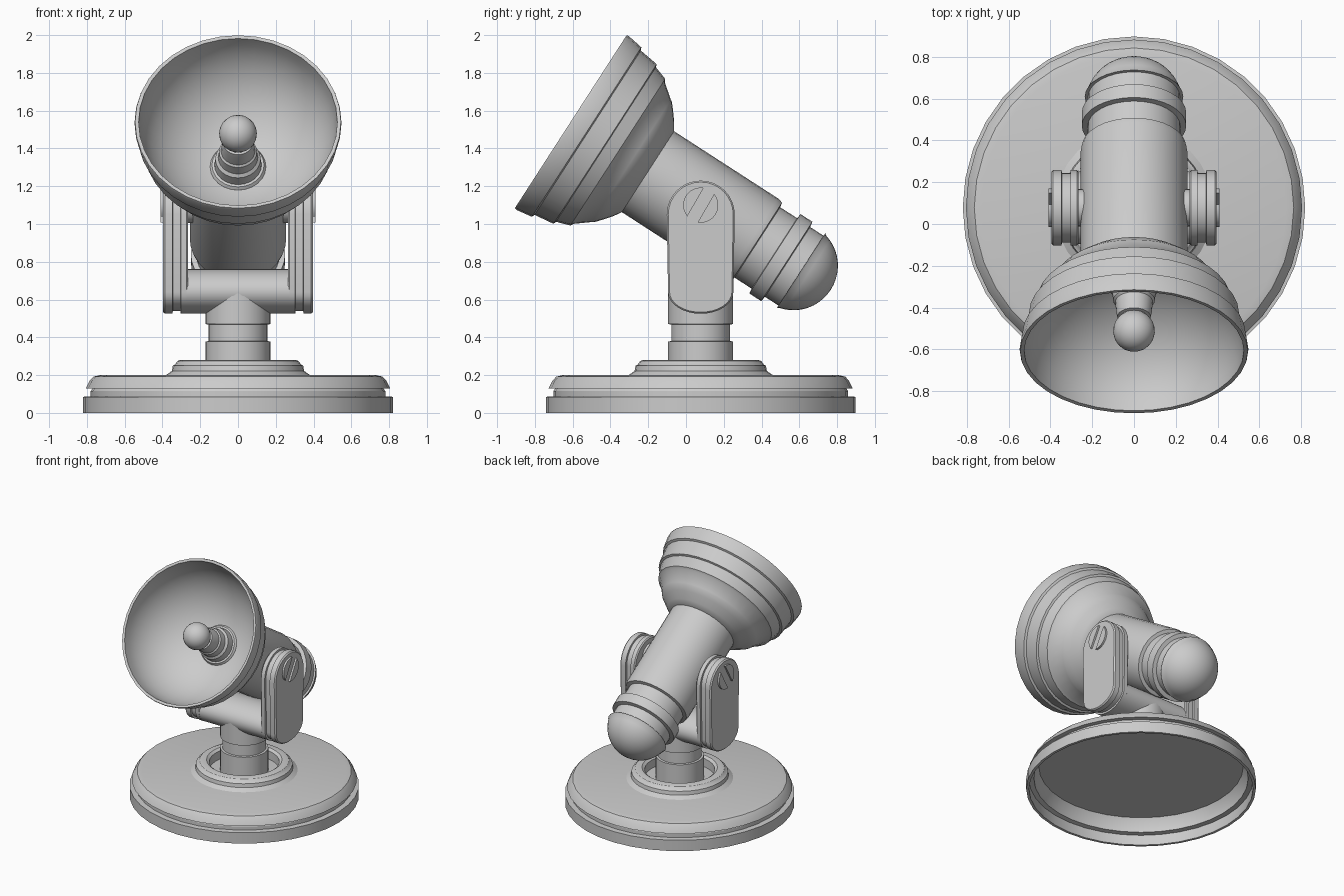
import bpy, bmesh
from math import sin, cos, pi, atan2, radians, asin
from mathutils import Matrix

if "Cube" in bpy.data.objects:
    bpy.data.objects.remove(bpy.data.objects["Cube"])

CY = 0.078                                   # y of the stand axis
STAND = Matrix.Translation((0, CY, 0))
HEAD = Matrix.Translation((0, 0.08, 1.095)) @ Matrix.Rotation(atan2(-0.84, -0.543), 4, 'X')


def finish(name, bm, angle=32):
    bmesh.ops.remove_doubles(bm, verts=bm.verts, dist=1e-5)
    bmesh.ops.recalc_face_normals(bm, faces=bm.faces)
    me = bpy.data.meshes.new(name)
    bm.to_mesh(me)
    bm.free()
    me.shade_smooth()
    me.set_sharp_from_angle(angle=radians(angle))
    ob = bpy.data.objects.new(name, me)
    bpy.context.collection.objects.link(ob)
    return ob


def lathe(name, profile, matrix, segs=32):
    """Revolve (radius, height) points around local z."""
    bm = bmesh.new()
    rings = [[bm.verts.new(matrix @ Matrix.Rotation(2 * pi * i / segs, 4, 'Z') @
                           Matrix.Translation((r, 0, z)).to_translation())
              for i in range(segs)] for r, z in profile]
    for a, b in zip(rings, rings[1:]):
        for i in range(segs):
            j = (i + 1) % segs
            bm.faces.new((a[i], a[j], b[j], b[i]))
    return finish(name, bm)


def loft_x(bm, sections):
    """Join (x, [(y, z), ...]) outlines along x and cap both ends."""
    rings = [[bm.verts.new((x, y, z)) for y, z in pts] for x, pts in sections]
    n = len(rings[0])
    for a, b in zip(rings, rings[1:]):
        for i in range(n):
            bm.faces.new((a[i], a[(i + 1) % n], b[(i + 1) % n], b[i]))
    bm.faces.new(rings[0])
    bm.faces.new(rings[-1])


def mirror_x(ob):
    ob.modifiers.new("mirror", 'MIRROR').use_axis = (True, False, False)


# Hollow stepped base with a raised collar
lathe("base", [(0, 0.185), (0.73, 0.185), (0.76, 0.13), (0.765, 0.085), (0.80, 0.08),
               (0.80, 0), (0.82, 0), (0.82, 0.085), (0.78, 0.088), (0.78, 0.115),
               (0.77, 0.13), (0.805, 0.13), (0.785, 0.17), (0.765, 0.192), (0.73, 0.2),
               (0, 0.2)], STAND, 36)
lathe("collar", [(0.25, 0.198), (0.385, 0.198), (0.35, 0.222), (0.345, 0.25), (0.335, 0.255),
                 (0.32, 0.275), (0.305, 0.28), (0.27, 0.28), (0.25, 0.265), (0.25, 0.198)], STAND)

# Grooved post
lathe("post", [(0, 0.19), (0.172, 0.19), (0.172, 0.378), (0.156, 0.38), (0.156, 0.468),
               (0.172, 0.47), (0.172, 0.64), (0, 0.64)], STAND)

# Oval cross bar between the arms
bm = bmesh.new()
oval = [(CY + 0.173 * cos(2 * pi * i / 32), 0.643 + 0.118 * sin(2 * pi * i / 32)) for i in range(32)]
loft_x(bm, [(-0.30, oval), (0.30, oval)])
finish("cross_bar", bm)


# Layered yoke arms, mirrored
def arm_outline(inset):
    top = [(CY + (0.18 - inset) * cos(pi * i / 16), 1.05 + (0.18 - inset) * sin(pi * i / 16))
           for i in range(17)]
    low = [(CY + (0.173 - inset) * cos(pi + pi * i / 16), 0.64 + (0.115 - inset) * sin(pi + pi * i / 16))
           for i in range(17)]
    return top + low


bm = bmesh.new()
loft_x(bm, [(x, arm_outline(d)) for x, d in
            [(0.265, 0.008), (0.273, 0), (0.303, 0), (0.305, 0.014), (0.345, 0.014),
             (0.347, 0), (0.387, 0), (0.396, 0.008)]])
mirror_x(finish("yoke_arm", bm))

# Slotted screw heads: two disc segments each side
bm = bmesh.new()
half = asin(0.032 / 0.093)
for side in (0, pi):
    seg = []
    for i in range(13):
        a = half + (pi - 2 * half) * i / 12 + side + radians(60)
        seg.append((CY + 0.093 * cos(a), 1.10 + 0.093 * sin(a)))
    loft_x(bm, [(0.39, seg), (0.41, seg)])
mirror_x(finish("screw_head", bm))

# Pivot axle
bm = bmesh.new()
disc = [(CY + 0.09 * cos(2 * pi * i / 24), 1.095 + 0.09 * sin(2 * pi * i / 24)) for i in range(24)]
loft_x(bm, [(-0.29, disc), (0.29, disc)])
finish("pivot_axle", bm)

# Stepped reflector dish with a smooth bowl inside
outer = [(0.0, -0.33), (0.255, -0.335), (0.295, -0.36), (0.345, -0.40), (0.38, -0.43),
         (0.385, -0.44), (0.445, -0.515), (0.462, -0.525), (0.487, -0.60), (0.503, -0.605),
         (0.518, -0.715), (0.534, -0.722), (0.548, -0.81), (0.545, -0.822)]
bowl = [(0.526 * cos(pi / 2 * i / 12), -0.82 + 0.455 * sin(pi / 2 * i / 12)) for i in range(12)]
lathe("dish", outer + bowl + [(0, -0.365)], HEAD, 36)

# Barrel, neck and ring
lathe("barrel", [(0, -0.34), (0.255, -0.34), (0.255, 0.32), (0.248, 0.35), (0.222, 0.355),
                 (0.222, 0.462), (0.25, 0.465), (0.25, 0.54), (0.22, 0.545),
                 (0.22, 0.66), (0, 0.66)], HEAD)

# Rear dome
dome = [(0.235 * cos(a), 0.585 + 0.232 * sin(a)) for a in
        [radians(14 + 76 * i / 10) for i in range(10)]]
lathe("rear_dome", [(0, 0.63), (0.215, 0.63), (0.236, 0.63)] + dome + [(0, 0.817)], HEAD)

# Stepped centre emitter with a ball tip
ball = [(0.1 * sin(a), -0.705 - 0.1 * cos(a)) for a in
        [radians(140 * (10 - i) / 10) for i in range(10)]]
lathe("emitter", [(0, -0.34), (0.148, -0.34), (0.148, -0.385), (0.138, -0.40), (0.125, -0.402),
                  (0.12, -0.46), (0.105, -0.475), (0.1, -0.53), (0.09, -0.54),
                  (0.085, -0.60), (0.08, -0.625)] + ball + [(0, -0.805)], HEAD, 24)
